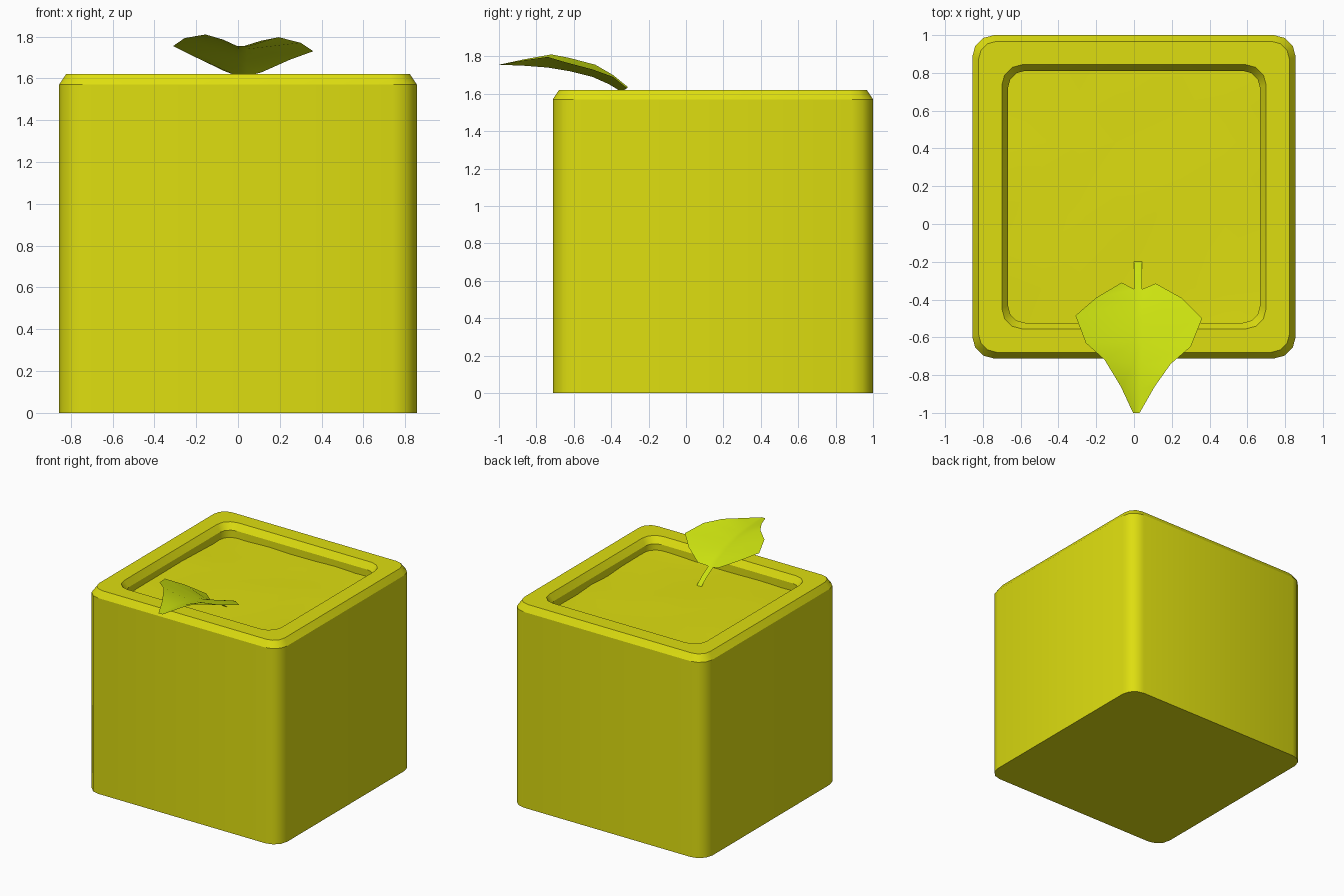
import bpy, bmesh, math, random

if "Cube" in bpy.data.objects:
    bpy.data.objects.remove(bpy.data.objects["Cube"])
random.seed(4)

def material(name, col):
    m = bpy.data.materials.new(name)
    m.diffuse_color = (*col, 1)
    m.use_nodes = True
    m.node_tree.nodes["Principled BSDF"].inputs["Base Color"].default_value = m.diffuse_color
    return m

yellow = material("mustard yellow", (0.73, 0.73, 0.005))
green = material("lime green", (0.60, 0.76, 0.005))

def finish(bm, name, mat, angle, recalc=True):
    if recalc:
        bmesh.ops.recalc_face_normals(bm, faces=bm.faces[:])
    me = bpy.data.meshes.new(name)
    bm.to_mesh(me)
    bm.free()
    me.materials.append(mat)
    ob = bpy.data.objects.new(name, me)
    bpy.context.collection.objects.link(ob)
    bpy.ops.object.select_all(action='DESELECT')
    ob.select_set(True)
    bpy.context.view_layer.objects.active = ob
    bpy.ops.object.shade_smooth_by_angle(angle=math.radians(angle))
    return ob

CY = 0.144  # middle of the box in y

def rounded_square(h, r, z, seg=3):
    pts = []
    for q, (sx, sy) in enumerate([(1, 1), (-1, 1), (-1, -1), (1, -1)]):
        for i in range(seg + 1):
            a = math.pi / 2 * (q + i / seg)
            pts.append((sx * (h - r) + r * math.cos(a),
                        CY + sy * (h - r) + r * math.sin(a), z))
    return pts

# planter: outer wall, chamfered rim, recessed inner wall
bm = bmesh.new()
profile = [(0.856, 0.115, 0), (0.856, 0.115, 1.57), (0.823, 0.095, 1.62),
           (0.70, 0.11, 1.62), (0.667, 0.09, 1.57), (0.667, 0.09, 1.45)]
loops = [[bm.verts.new(p) for p in rounded_square(*row)] for row in profile]
for a, b in zip(loops, loops[1:]):
    n = len(a)
    for i in range(n):
        j = (i + 1) % n
        bm.faces.new((a[i], a[j], b[j], b[i]))
bm.faces.new(loops[0][::-1])
finish(bm, "planter_box", yellow, 32, recalc=False)

# soil: gently uneven surface inside the rim
bm = bmesh.new()
bmesh.ops.create_grid(bm, x_segments=7, y_segments=7, size=0.675)
for v in bm.verts:
    v.co.y += CY
    v.co.z = 1.515 + random.uniform(-0.008, 0.008)
finish(bm, "soil", yellow, 40, recalc=False)

# leaf: rows from tip to base (left edge, midrib y z, right edge)
rows = [((-0.005, -1.0, 1.755), (-1.0, 1.755), (0.03, -1.0, 1.755)),
        ((-0.07, -0.86, 1.785), (-0.87, 1.75), (0.11, -0.86, 1.78)),
        ((-0.155, -0.72, 1.81), (-0.74, 1.74), (0.195, -0.74, 1.797)),
        ((-0.255, -0.63, 1.793), (-0.62, 1.72), (0.30, -0.65, 1.77)),
        ((-0.31, -0.485, 1.755), (-0.50, 1.69), (0.36, -0.50, 1.73)),
        ((-0.20, -0.39, 1.70), (-0.41, 1.65), (0.25, -0.39, 1.69)),
        ((-0.065, -0.31, 1.635), (-0.345, 1.61), (0.115, -0.315, 1.63))]
bm = bmesh.new()
strips = []
for l, (y, z), r in rows:
    w = 0.008 if y == -1.0 else 0.021
    pts = [l, (0.022 - w, y, z), (0.022 + w, y, z), r]
    strips.append([bm.verts.new(p) for p in pts])
for a, b in zip(strips, strips[1:]):
    for i in range(3):
        bm.faces.new((a[i], a[i + 1], b[i + 1], b[i]))
# stem running from the leaf base down into the soil
prev = strips[-1][1:3]
for y, z in [(-0.26, 1.56), (-0.17, 1.49)]:
    cur = [bm.verts.new((x, y, z)) for x in (0.001, 0.043)]
    bm.faces.new((prev[0], prev[1], cur[1], cur[0]))
    prev = cur
finish(bm, "leaf_and_stem", green, 40, recalc=False)
